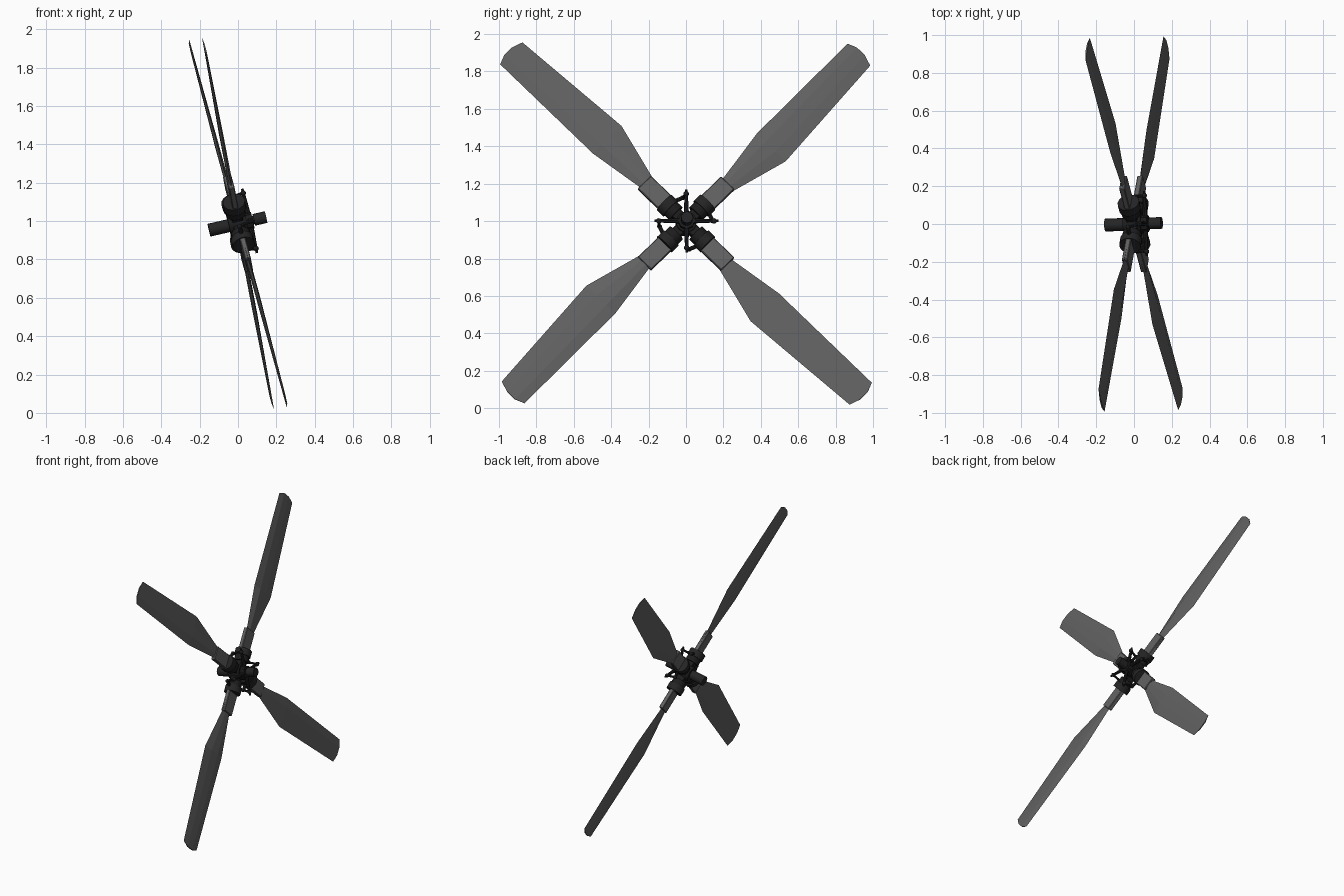
import bpy, bmesh, math
from mathutils import Matrix, Vector

cube = bpy.data.objects.get("Cube")
if cube:
    bpy.data.objects.remove(cube)


def material(name, value):
    m = bpy.data.materials.new(name)
    m.use_nodes = True
    colour = (value, value, value, 1)
    m.diffuse_color = colour
    bsdf = m.node_tree.nodes["Principled BSDF"]
    bsdf.inputs["Base Color"].default_value = colour
    bsdf.inputs["Roughness"].default_value = 0.6
    return m


GREY = material("blade grey", 0.12)
BLACK = material("hub black", 0.012)
DARK = material("grip dark", 0.018)

# The rotor is built around local X, then tilted as a whole
TILT = (Matrix.Translation((0, 0, 0.987)) @ Matrix.Rotation(0.04, 4, 'Z')
        @ Matrix.Rotation(-0.226, 4, 'Y'))


def finish(name, bm, mat, turn, smooth=False):
    bmesh.ops.recalc_face_normals(bm, faces=bm.faces)
    mesh = bpy.data.meshes.new(name)
    bm.to_mesh(mesh)
    bm.free()
    mesh.materials.append(mat)
    ob = bpy.data.objects.new(name, mesh)
    bpy.context.collection.objects.link(ob)
    ob.matrix_world = TILT @ Matrix.Rotation(math.radians(turn), 4, 'X')
    if smooth:
        bpy.ops.object.select_all(action='DESELECT')
        ob.select_set(True)
        bpy.context.view_layer.objects.active = ob
        bpy.ops.object.shade_smooth_by_angle(angle=math.radians(35))
    return ob


def rod(name, a, b, r, mat, turn=0, r2=None, sides=16):
    a, b = Vector(a), Vector(b)
    axis = b - a
    place = Matrix.Translation((a + b) / 2) @ axis.to_track_quat('Z', 'Y').to_matrix().to_4x4()
    bm = bmesh.new()
    bmesh.ops.create_cone(bm, cap_ends=True, segments=sides, radius1=r,
                          radius2=r if r2 is None else r2, depth=axis.length, matrix=place)
    return finish(name, bm, mat, turn, True)


def ball(name, centre, r, mat, turn):
    bm = bmesh.new()
    bmesh.ops.create_uvsphere(bm, u_segments=10, v_segments=6, radius=r,
                              matrix=Matrix.Translation(centre))
    return finish(name, bm, mat, turn, True)


def box(name, centre, size, mat, turn, bevel=0.004):
    bm = bmesh.new()
    bmesh.ops.create_cube(bm, size=1, matrix=Matrix.Translation(centre) @ Matrix.Diagonal((*size, 1)))
    bmesh.ops.bevel(bm, geom=bm.edges[:], offset=bevel, segments=1, affect='EDGES')
    return finish(name, bm, mat, turn)


def blade(name, turn):
    # stations: radius, one edge, other edge, half thickness, outward bulge
    stations = [(0.15, -0.05, 0.035, 0.010, 0), (0.31, -0.055, 0.032, 0.011, 0),
                (0.62, -0.138, 0.078, 0.010, 0), (1.315, -0.09, 0.08, 0.004, 0.02)]
    bm = bmesh.new()
    rings = []
    for u, v0, v1, t, bulge in stations:
        ring = []
        for f, side in ((0, 0), (0.3, 1), (0.65, 0.8), (1, 0), (0.65, -0.8), (0.3, -1)):
            out = bulge if side else 0
            ring.append(bm.verts.new((t * side, u + out, v1 + (v0 - v1) * f)))
        rings.append(ring)
    for p, q in zip(rings, rings[1:]):
        for i in range(6):
            j = (i + 1) % 6
            bm.faces.new((p[i], p[j], q[j], q[i]))
    bm.faces.new(rings[0])
    bm.faces.new(rings[-1])
    finish(name, bm, GREY, turn)


# Drive shaft, hub barrel and front cap
rod("drive_shaft", (-0.155, 0, 0), (-0.03, 0, 0), 0.034, DARK)
rod("hub_barrel", (-0.05, 0, 0), (0.045, 0, 0), 0.055, BLACK)
rod("control_rod", (0.03, 0, 0), (0.09, 0, 0), 0.022, BLACK)
rod("spider_hub", (0.045, 0, 0), (0.078, 0, 0), 0.045, BLACK, sides=8)
rod("front_cap", (0.085, 0, 0), (0.15, 0, 0), 0.031, DARK)

for k in range(4):
    n = str(k + 1)
    turn = 45 + 90 * k
    # Blade with its root sleeve
    blade("blade_" + n, turn)
    box("blade_sleeve_" + n, (0, 0.23, -0.002), (0.03, 0.17, 0.1), GREY, turn)
    # Hub arm and round blade grip
    box("hub_arm_" + n, (0, 0.06, 0), (0.06, 0.08, 0.06), BLACK, turn)
    rod("blade_grip_" + n, (0, 0.075, 0), (0, 0.118, 0), 0.05, BLACK, turn)
    rod("grip_collar_" + n, (0, 0.115, 0), (0, 0.163, 0), 0.058, DARK, turn)
    # Control arm, ball joint, pitch link and horn between neighbouring blades
    arm = 90 * k
    rod("control_arm_" + n, (0.062, 0.03, 0), (0.062, 0.145, 0), 0.014, BLACK, arm, 0.009, 8)
    ball("arm_joint_" + n, (0.062, 0.148, 0), 0.015, BLACK, arm)
    rod("arm_tip_" + n, (0.062, 0.15, 0), (0.062, 0.172, 0), 0.007, BLACK, arm, sides=8)
    rod("pitch_link_" + n, (0.062, 0.148, 0), (0, 0.142, 0.015), 0.008, BLACK, arm, sides=8)
    ball("link_joint_" + n, (0, 0.142, 0.015), 0.013, BLACK, arm)
    rod("pitch_horn_" + n, (0, 0.142, 0.015), (0, 0.115, 0.075), 0.011, BLACK, arm, sides=8)
